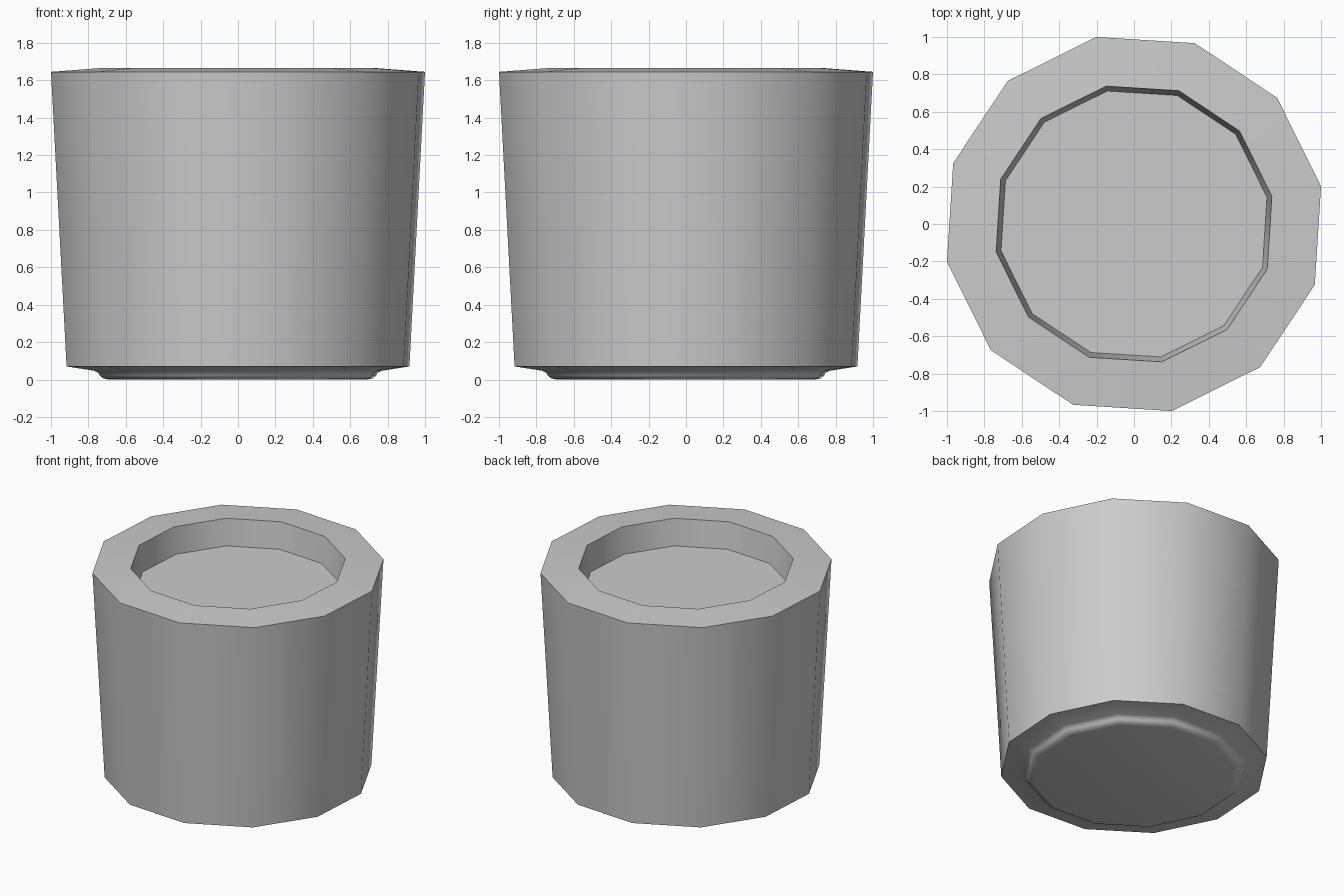
import bpy
import bmesh
from math import cos, sin, pi, radians

SIDES = 12
TWIST = radians(11.4)

cube = bpy.data.objects.get("Cube")
if cube:
    bpy.data.objects.remove(cube, do_unlink=True)

# Plain grey
grey = bpy.data.materials.new("light_grey")
grey.use_nodes = True
colour = (0.6, 0.6, 0.6, 1)
grey.diffuse_color = colour
grey.node_tree.nodes["Principled BSDF"].inputs["Base Color"].default_value = colour

# Radius and height, from the foot underside up the wall and down into the recess
profile = [
    (0.705, 0.0), (0.735, 0.006), (0.755, 0.022), (0.762, 0.036), (0.785, 0.047),
    (0.935, 0.07), (1.02, 1.645),
    (0.752, 1.665), (0.725, 1.465),
]


def ring(bm, radius, z):
    angles = [TWIST + 2 * pi * i / SIDES for i in range(SIDES)]
    return [bm.verts.new((radius * cos(a), radius * sin(a), z)) for a in angles]


# Pot body turned from the profile
bm = bmesh.new()
rings = [ring(bm, r, z) for r, z in profile]
for low, high in zip(rings, rings[1:]):
    for i in range(SIDES):
        j = (i + 1) % SIDES
        bm.faces.new((low[i], low[j], high[j], high[i]))

# Foot underside and recess floor
bm.faces.new(list(reversed(rings[0])))
bm.faces.new(rings[-1])
bmesh.ops.recalc_face_normals(bm, faces=bm.faces[:])

mesh = bpy.data.meshes.new("pot")
bm.to_mesh(mesh)
bm.free()
mesh.materials.append(grey)
pot = bpy.data.objects.new("pot", mesh)
bpy.context.collection.objects.link(pot)

# Smooth wall, crisp rim and base edges
bpy.ops.object.select_all(action="DESELECT")
pot.select_set(True)
bpy.context.view_layer.objects.active = pot
bpy.ops.object.shade_smooth_by_angle(angle=radians(60))
